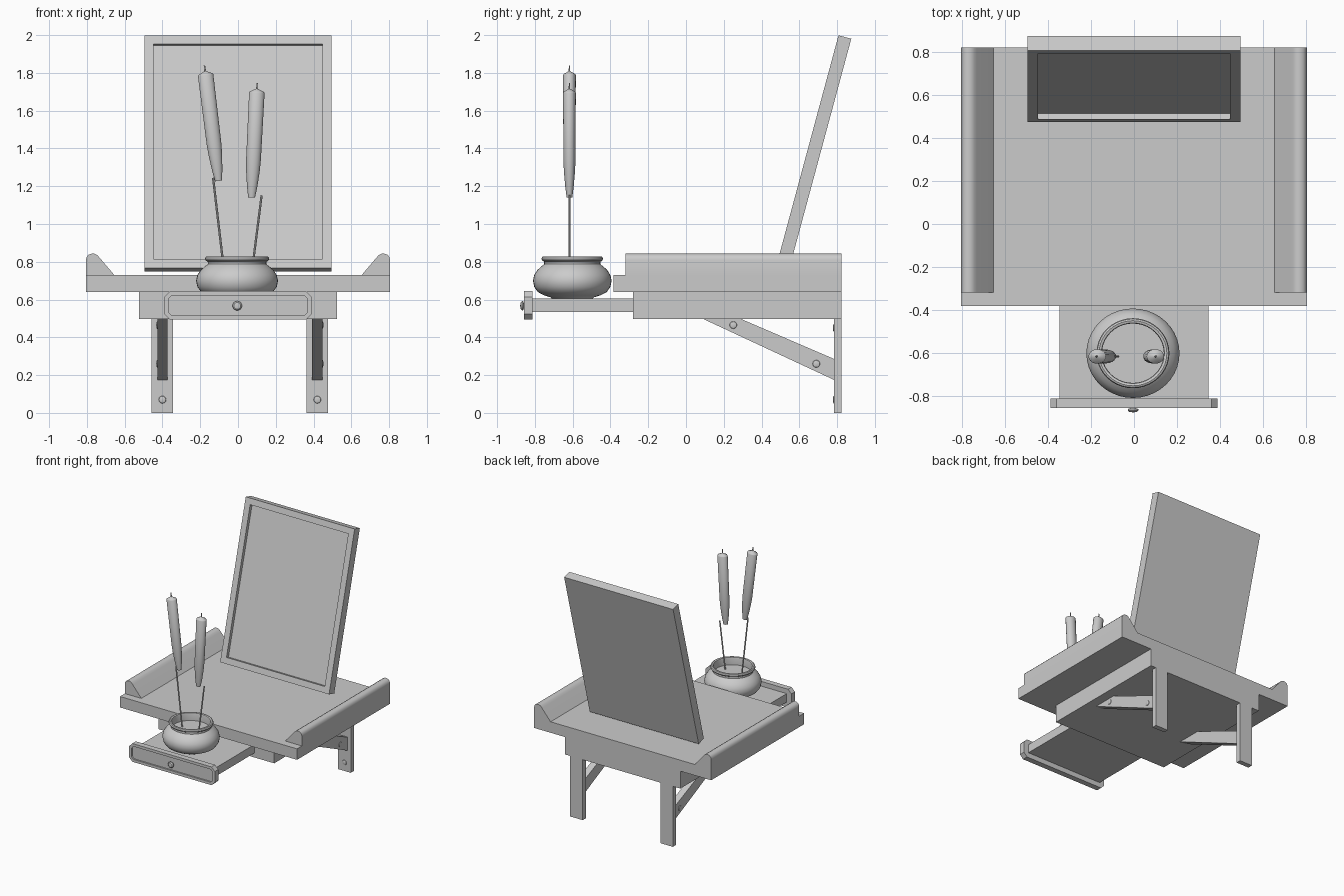
import bpy, bmesh, math
from mathutils import Vector, Matrix

if "Cube" in bpy.data.objects:
    bpy.data.objects.remove(bpy.data.objects["Cube"])


def finish(name, bm, smooth=False):
    bmesh.ops.recalc_face_normals(bm, faces=bm.faces)
    me = bpy.data.meshes.new(name)
    bm.to_mesh(me)
    bm.free()
    ob = bpy.data.objects.new(name, me)
    bpy.context.collection.objects.link(ob)
    if smooth:
        bpy.ops.object.select_all(action='DESELECT')
        ob.select_set(True)
        bpy.context.view_layer.objects.active = ob
        bpy.ops.object.shade_smooth_by_angle(angle=math.radians(35))
    return ob


def box(name, lo, hi):
    bm = bmesh.new()
    bmesh.ops.create_cube(bm, size=1)
    lo, hi = Vector(lo), Vector(hi)
    for v in bm.verts:
        v.co = Vector(((a + .5) * (h - l) + l) for a, l, h in zip(v.co, lo, hi))
    return finish(name, bm)


def prism(name, pts, a, b, axis, smooth=False):
    """Extrude a profile along 'x' (points are y,z) or 'y' (points are x,z)."""
    bm = bmesh.new()
    at = (lambda p, t: (t, p[0], p[1])) if axis == 'x' else (lambda p, t: (p[0], t, p[1]))
    f = bm.faces.new([bm.verts.new(at(p, a)) for p in pts])
    r = bmesh.ops.extrude_face_region(bm, geom=[f])
    d = Vector(at((0, 0), b - a))
    bmesh.ops.translate(bm, vec=d, verts=[g for g in r['geom'] if isinstance(g, bmesh.types.BMVert)])
    return finish(name, bm, smooth)


def lathe(name, prof, base, axis=(0, 0, 1), scale=(1, 1), n=32):
    """Revolve (radius, height) points around an axis starting at base."""
    bm = bmesh.new()
    rings = []
    for r, h in prof:
        if r == 0:
            rings.append([bm.verts.new((0, 0, h))])
        else:
            rings.append([bm.verts.new((r * scale[0] * math.cos(2 * math.pi * i / n),
                                        r * scale[1] * math.sin(2 * math.pi * i / n), h)) for i in range(n)])
    for p, q in zip(rings, rings[1:]):
        for i in range(n):
            j = (i + 1) % n
            if len(p) == 1:
                bm.faces.new((p[0], q[j], q[i]))
            elif len(q) == 1:
                bm.faces.new((p[i], p[j], q[0]))
            else:
                bm.faces.new((p[i], p[j], q[j], q[i]))
    rot = Vector((0, 0, 1)).rotation_difference(Vector(axis).normalized()).to_matrix().to_4x4()
    bm.transform(Matrix.Translation(base) @ rot)
    return finish(name, bm, True)


def inset_panel(bm, face, rim, depth, normal):
    """Sink a recess with straight walls into a face."""
    bmesh.ops.inset_region(bm, faces=[face], thickness=rim)
    r = bmesh.ops.extrude_discrete_faces(bm, faces=[face])
    f = r['faces'][0]
    bmesh.ops.translate(bm, vec=Vector(normal) * -depth, verts=f.verts)
    return f


# Shelf slab and drawer housing
box("shelf_top", (-.805, -.383, .64), (.805, .823, .73))
box("drawer_housing", (-.525, -.28, .497), (.525, .823, .64))

# Rounded side rails
rail = [(.655, .73), (.733, .822), (.745, .835), (.76, .843), (.775, .843),
        (.79, .838), (.801, .826), (.805, .81), (.805, .73)]
for s, side in ((-1, "left"), (1, "right")):
    prism(side + "_rail", [(s * x, z) for x, z in rail], -.32, .823, 'y', True)

# Legs, slanted braces and screw heads
head = [(0, 0), (.02, 0), (.018, .003), (.01, .005), (0, .006)]
for s, side in ((-1, "left"), (1, "right")):
    c = .01 + s * .41
    box(side + "_leg", (c - .057, .783, 0), (c + .057, .823, .5))
    prism(side + "_brace", [(.085, .5), (.285, .5), (.783, .286), (.783, .175)],
          c - .027, c + .027, 'x')
    for i, z in enumerate((.07, .45)):
        lathe(f"{side}_leg_screw_{i}", head, (c, .783, z), (0, -1, 0), n=12)
    for i, (y, z) in enumerate(((.25, .465), (.69, .26))):
        lathe(f"{side}_brace_screw_{i}", head, (c + s * .027, y, z), (s, 0, 0), n=12)

# Open drawer: tray, chamfered front with a recessed panel, knob
box("drawer_tray", (-.347, -.815, .535), (.347, -.2, .605))
w, lo, hi, k = .39, .494, .644, .03
octagon = [(-w + k, lo), (w - k, lo), (w, lo + k), (w, hi - k),
           (w - k, hi), (-w + k, hi), (-w, hi - k), (-w, lo + k)]
front = prism("drawer_front", octagon, -.812, -.858, 'y')
bm = bmesh.new()
bm.from_mesh(front.data)
face = min(bm.faces, key=lambda f: f.calc_center_median().y)
inset_panel(bm, face, .024, .012, (0, -1, 0))
bm.to_mesh(front.data)
bm.free()
lathe("drawer_knob", [(0, 0), (.013, 0), (.013, .012), (.024, .016), (.025, .022),
                      (.018, .029), (0, .032)], (-.004, -.846, .567), (0, -1, 0), n=16)

# Leaning picture frame
bm = bmesh.new()
L, W, T, tilt = 1.276, .495, .07, math.radians(15.1)
bmesh.ops.create_cube(bm, size=1)
for v in bm.verts:
    v.co = Vector((v.co.x * 2 * W, (v.co.y + .5) * T, (v.co.z + .5) * L))
face = min(bm.faces, key=lambda f: f.calc_center_median().y)
inset_panel(bm, face, .069, .027, (0, -1, 0))
bm.transform(Matrix.Translation((0, .475, .767)) @ Matrix.Rotation(-tilt, 4, 'X'))
finish("picture_frame", bm)

# Incense bowl with ash inside
bowl = [(0, .603), (.11, .603), (.12, .612), (.155, .622), (.19, .64), (.21, .667), (.217, .7),
        (.21, .73), (.192, .757), (.17, .776), (.155, .787), (.155, .8), (.166, .806),
        (.17, .816), (.166, .826), (.158, .829), (.147, .826), (.144, .815), (.144, .765), (0, .765)]
lathe("incense_bowl", bowl, (-.005, -.602, 0), scale=(1, .96), n=40)

# Incense sticks and the tapered candles above them
for side, stick, candle in (("left", ((-.075, .76), (-.132, 1.245)), ((-.103, 1.228), (-.172, 1.793))),
                            ("right", ((.075, .76), (.125, 1.152)), ((.072, 1.14), (.1, 1.7)))):
    for kind, ((x0, z0), (x1, z1)) in (("stick", stick), ("candle", candle)):
        d = Vector((x1 - x0, 0, z1 - z0))
        h = d.length
        if kind == "stick":
            prof = [(0, 0), (.006, 0), (.006, h), (0, h)]
        else:
            prof = [(0, 0), (.018, 0), (.027, .055), (.036, .14), (.039, .2), (.041, h - .005),
                    (.038, h), (.005, h + .016), (.004, h + .046), (0, h + .046)]
        lathe(f"{side}_{kind}", prof, (x0, -.617, z0), d, (1, .82), 8 if kind == "stick" else 20)
